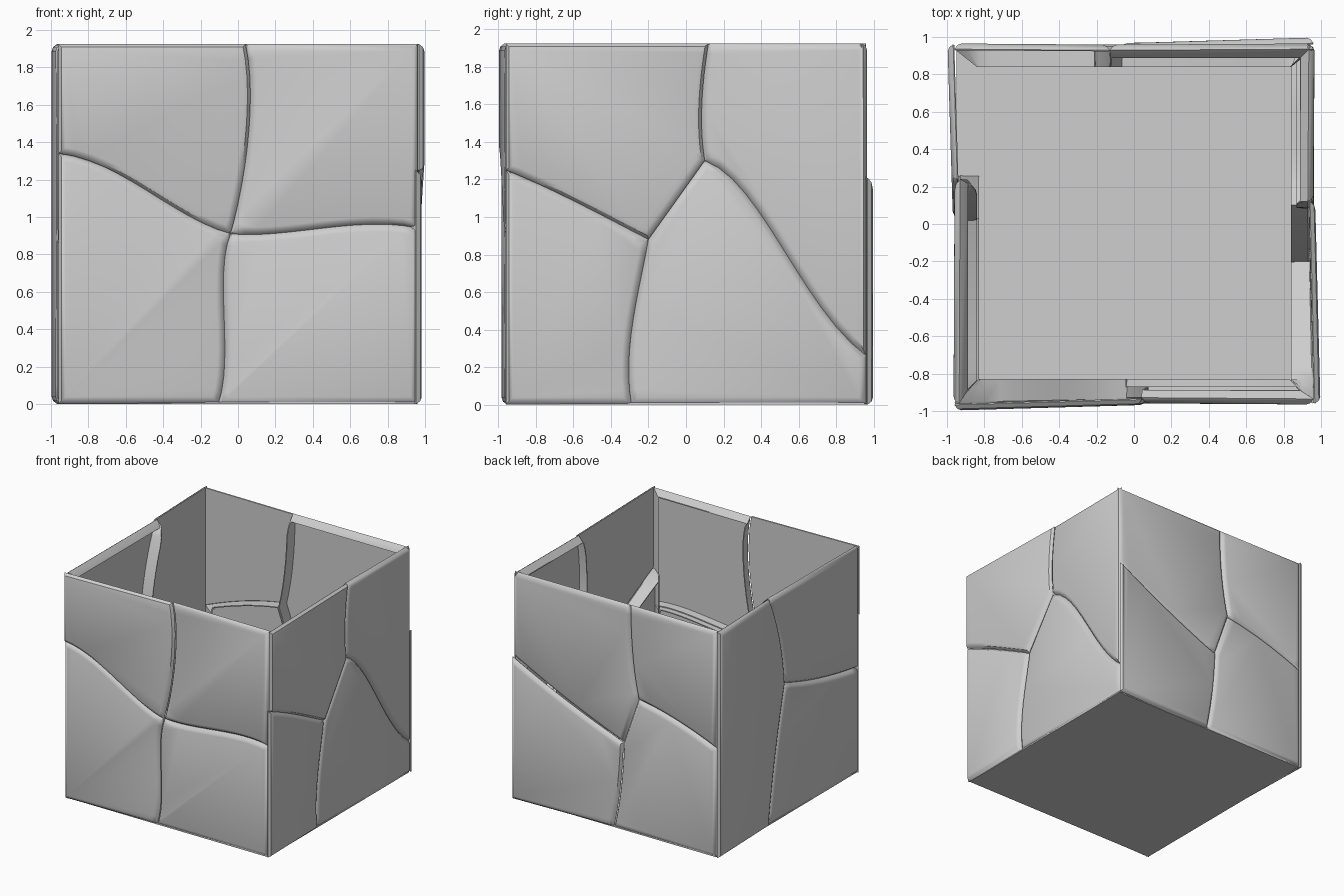
import bpy
import bmesh
from mathutils import Vector

old = bpy.data.objects.get("Cube")
if old:
    bpy.data.objects.remove(old)

E, H = 0.96, 1.925  # half width and height of the box
GREY = (0.62, 0.62, 0.62, 1)

stone = bpy.data.materials.new("plain grey stone")
stone.diffuse_color = GREY
stone.use_nodes = True
stone.node_tree.nodes["Principled BSDF"].inputs["Base Color"].default_value = GREY


def crack(*points, steps=12):
    """Smooth path through evenly spaced points, from the wall border to a junction."""
    last = len(points) - 1
    path = []
    for s in range(steps + 1):
        t = s * last / steps
        spot = Vector((0, 0))
        for i, p in enumerate(points):
            weight = 1
            for k in range(last + 1):
                if k != i:
                    weight *= (t - k) / (i - k)
            spot += Vector(p) * weight
        path.append(spot)
    return path


def inset(loop, amount):
    """Move every point of an outline inward by a set distance."""
    n = len(loop)
    area = sum(loop[i - 1].cross(loop[i]) for i in range(n))
    side = 1 if area > 0 else -1
    result = []
    for i, p in enumerate(loop):
        d1 = (p - loop[i - 1]).normalized()
        d2 = (loop[(i + 1) % n] - p).normalized()
        n1, n2 = Vector((-d1.y, d1.x)), Vector((-d2.y, d2.x))
        result.append(p + (n1 + n2) * (side * amount / max(0.4, 1 + n1.dot(n2))))
    return result


def finish(bm, name):
    bmesh.ops.recalc_face_normals(bm, faces=bm.faces)
    mesh = bpy.data.meshes.new(name)
    bm.to_mesh(mesh)
    bm.free()
    mesh.materials.append(stone)
    obj = bpy.data.objects.new(name, mesh)
    bpy.context.collection.objects.link(obj)
    bpy.ops.object.select_all(action="DESELECT")
    obj.select_set(True)
    bpy.context.view_layer.objects.active = obj
    bpy.ops.object.shade_smooth_by_angle(angle=0.6)


def slab(name, place, loop, lift=0.01, skirt=None):
    """Bevelled stone panel; a skirt makes it a hollow shell with inward flanges."""
    def outer(p, drop):
        return 0.955 + lift * (0.3 + 0.7 * abs(p.x) / E) - drop

    def flange(p, extra):
        # flanges are mitred at the corners and fade out towards the rim
        fade = max(0, min(1, (p.y - 1.79) / (H - 1.79)))
        depth = skirt + (0.89 - skirt) * fade
        width = depth - extra
        return Vector((max(-width, min(width, p.x)), min(1.88 - extra, p.y))), depth

    rings = [[(p, outer(p, 0)) for p in inset(loop, 0.038)],
             [(p, outer(p, 0.008)) for p in inset(loop, 0.016)],
             [(p, outer(p, 0.03)) for p in loop]]
    if skirt:
        rings.append([flange(p, 0) for p in inset(loop, 0.002)])
        rings.append([flange(p, 0.008) for p in inset(loop, 0.01)])
        rings.append([(p, 0.935) for p in inset(loop, 0.014)])
    else:
        rings.append([(p, outer(p, 0.036)) for p in inset(loop, 0.004)])

    bm = bmesh.new()
    rows = [[bm.verts.new(place(p.x, p.y, d)) for p, d in ring] for ring in rings]
    for r, s in zip(rows, rows[1:]):
        for i in range(len(loop)):
            bm.faces.new((r[i - 1], r[i], s[i], s[i - 1]))
    bm.faces.new(rows[0])
    bm.faces.new(rows[-1][::-1])
    finish(bm, name)


def outline(first, second, *corners):
    back = list(reversed(second))
    if (back[0] - first[-1]).length < 0.001:
        back = back[1:]
    return first + back + [Vector(c) for c in corners]


LOW_N, LOW_P, TOP_N, TOP_P = (-E, 0), (E, 0), (-E, H), (E, H)
PROUD, RAISED = 0.042, 0.028

# Front wall: four slabs around one junction
place = lambda u, z, d: (u, -d, z)
j = (-0.04, 0.91)
top = crack((0.04, H), (0.065, 1.57), (0.025, 1.2), j)
bottom = crack((-0.105, 0), (-0.07, 0.3), (-0.078, 0.63), j)
neg = crack((-E, 1.34), (-0.64, 1.23), (-0.34, 1.05), j)
pos = crack((E, 0.94), (0.63, 0.957), (0.28, 0.92), j)
slab("front_upper_right_slab", place, outline(top, neg, TOP_N), PROUD)
slab("front_upper_left_slab", place, outline(top, pos, TOP_P), skirt=0.87)
slab("front_lower_right_slab", place, outline(neg, bottom, LOW_N), RAISED, skirt=0.83)
slab("front_lower_left_slab", place, outline(pos, bottom, LOW_P), skirt=0.83)

# Left wall (+x): two junctions joined by a slanting crack
place = lambda u, z, d: (d, u, z)
a, b = (0.1, 1.3), (-0.2, 0.88)
top = crack((0.12, H), (0.092, 1.71), (0.083, 1.5), a)
bottom = crack((-0.29, 0), (-0.3, 0.3), (-0.255, 0.6), b)
neg = crack((-E, 1.25), (-0.7, 1.135), (-0.45, 1.01), b)
pos = crack((E, 0.26), (0.65, 0.62), (0.38, 1.04), a)
slab("left_upper_front_slab", place, outline(top, neg, TOP_N), PROUD)
slab("left_upper_back_slab", place, outline(top, pos, TOP_P), skirt=0.87)
slab("left_lower_front_slab", place, outline(neg, bottom, LOW_N), RAISED, skirt=0.84)
slab("left_lower_back_slab", place, outline(pos, bottom, LOW_P), skirt=0.84)

# Back wall: two junctions
place = lambda u, z, d: (u, d, z)
a, b = (-0.21, 1.14), (-0.07, 0.74)
top = crack((-0.13, H), (-0.15, 1.5), a)
bottom = crack((0.02, 0), (-0.04, 0.35), b)
neg = crack((-E, 0.92), (-0.57, 1.06), a)
pos = crack((E, 1.21), (0.46, 0.96), b)
slab("back_upper_right_slab", place, outline(top, neg, TOP_N))
slab("back_upper_left_slab", place, outline(top, pos, TOP_P), skirt=0.84)
slab("back_lower_right_slab", place, outline(neg, bottom, LOW_N), skirt=0.84)
slab("back_lower_left_slab", place, outline(pos, bottom, LOW_P), PROUD)

# Right wall (-x): one full-height slab and two smaller ones
place = lambda u, z, d: (-d, u, z)
j = (0.03, 1.13)
top = crack((0.24, H), (0.1, 1.55), j)
bottom = crack((0.26, 0), (0.16, 0.58), j)
neg = crack((-E, 0.89), (-0.45, 0.985), j)
slab("right_tall_slab", place, outline(top, bottom, LOW_P, TOP_P), PROUD)
slab("right_upper_front_slab", place, outline(top, neg, TOP_N), skirt=0.84)
slab("right_lower_front_slab", place, outline(neg, bottom, LOW_N), skirt=0.83)

# Floor plate
bm = bmesh.new()
bmesh.ops.create_cube(bm, size=1)
bmesh.ops.scale(bm, vec=(1.9, 1.9, 0.012), verts=bm.verts)
bmesh.ops.translate(bm, vec=(0, 0, 0.006), verts=bm.verts)
finish(bm, "floor")
